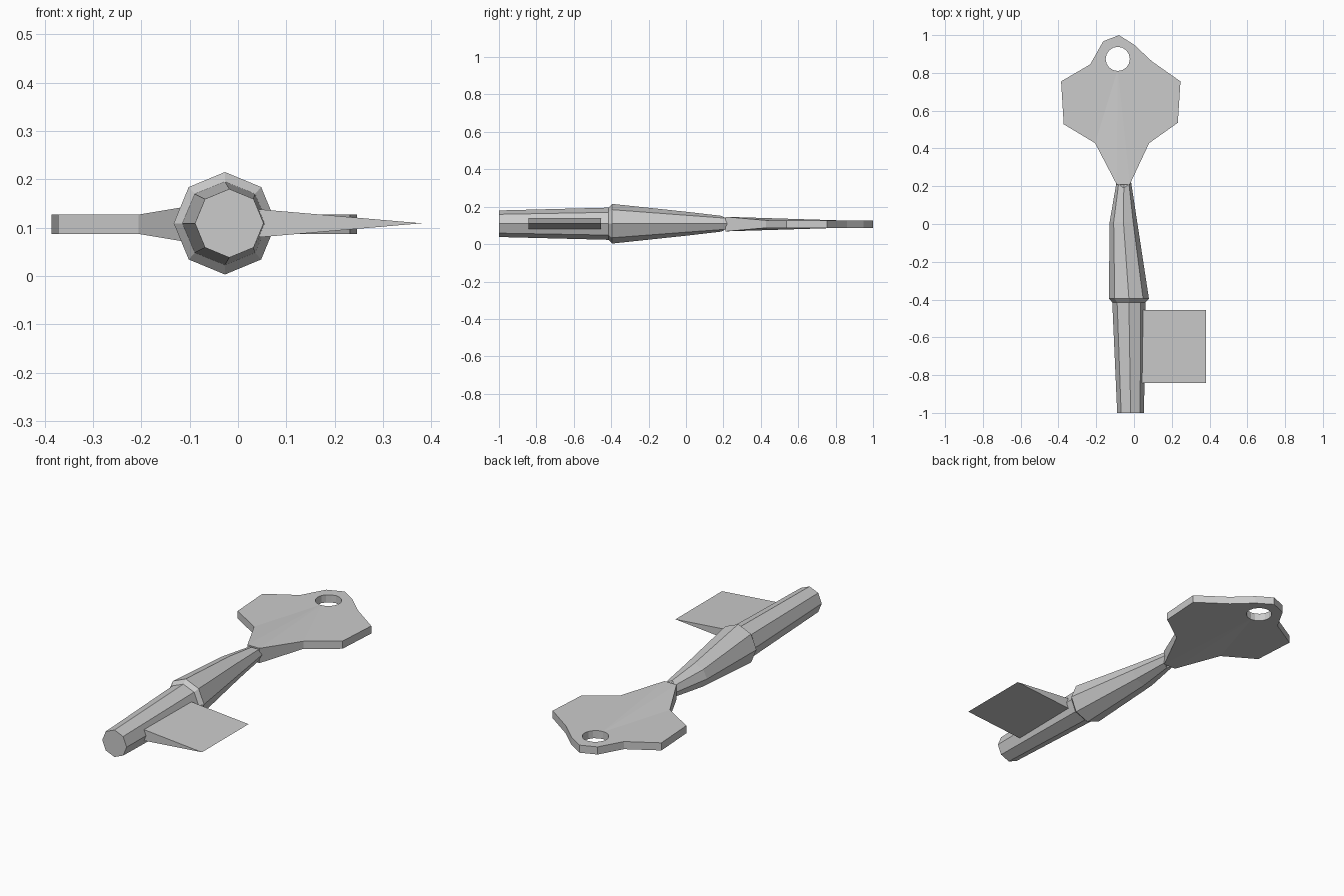
import bpy, bmesh, math
from mathutils import Vector

cube = bpy.data.objects.get("Cube")
if cube:
    bpy.data.objects.remove(cube, do_unlink=True)

MID = 0.109  # height of the key's middle plane

metal = bpy.data.materials.new("grey metal")
metal.use_nodes = True
metal.diffuse_color = (0.6, 0.6, 0.6, 1)
metal.node_tree.nodes["Principled BSDF"].inputs["Base Color"].default_value = (0.6, 0.6, 0.6, 1)


def finish(name, bm):
    """Turn a bmesh into a flat-shaded metal object."""
    bmesh.ops.recalc_face_normals(bm, faces=bm.faces)
    mesh = bpy.data.meshes.new(name)
    bm.to_mesh(mesh)
    bm.free()
    mesh.materials.append(metal)
    obj = bpy.data.objects.new(name, mesh)
    bpy.context.collection.objects.link(obj)
    return obj


# Shaft: eight-sided rings given as (y, centre x, x radius, z radius)
rings = [(-1, -0.018, 0.071, 0.071), (-0.415, -0.027, 0.088, 0.086),
         (-0.395, -0.027, 0.106, 0.106), (0.01, -0.056, 0.073, 0.063),
         (0.19, -0.054, 0.039, 0.042)]
SIDES = 8
bm = bmesh.new()
loops = []
for y, cx, rx, rz in rings:
    loop = []
    for i in range(SIDES):
        a = math.tau * i / SIDES
        bulge = 0.03 * abs(math.cos(a)) if y == 0.19 else 0
        loop.append(bm.verts.new((cx + rx * math.cos(a), y + bulge, MID + rz * math.sin(a))))
    loops.append(loop)
for a, b in zip(loops, loops[1:]):
    for i in range(SIDES):
        j = (i + 1) % SIDES
        bm.faces.new((a[i], a[j], b[j], b[i]))
bm.faces.new(loops[0])
# shallow point closing the tapered end
tip = bm.verts.new((-0.054, 0.22, MID))
for i in range(SIDES):
    bm.faces.new((loops[-1][i], loops[-1][(i + 1) % SIDES], tip))
finish("shaft", bm)

# Bow: fanned plate that is thicker at the neck
outline = [(-0.092, 0.21), (-0.022, 0.21), (0.08, 0.428), (0.232, 0.536),
           (0.246, 0.755), (0.095, 0.861), (0, 0.95), (-0.08, 1),
           (-0.163, 0.967), (-0.232, 0.845), (-0.386, 0.755),
           (-0.372, 0.528), (-0.206, 0.428)]
hole = Vector((-0.086, 0.874))
bm = bmesh.new()
layers = []
for side in (1, -1):
    layer = [bm.verts.new((x, y, MID - 0.002 + side * (0.039 if y < 0.3 else 0.02)))
             for x, y in outline]
    hub = bm.verts.new((hole.x, hole.y - 0.055, MID - 0.002 + side * 0.02))
    for i, v in enumerate(layer):
        bm.faces.new((v, layer[(i + 1) % len(layer)], hub))
    layers.append(layer)
top, bottom = layers
for i in range(len(top)):
    j = (i + 1) % len(top)
    bm.faces.new((top[i], top[j], bottom[j], bottom[i]))
bow = finish("bow", bm)

# Round hole through the bow
bpy.ops.mesh.primitive_cylinder_add(vertices=16, radius=0.064, depth=0.3,
                                    location=(hole.x, hole.y, MID))
cutter = bpy.context.object
cutter.name = "hole_cutter"
cutter.hide_render = True
cutter.data.materials.append(metal)
cut = bow.modifiers.new("hole", 'BOOLEAN')
cut.operation = 'DIFFERENCE'
cut.solver = 'EXACT'
cut.object = cutter
bpy.context.view_layer.objects.active = bow
bpy.ops.object.modifier_apply(modifier=cut.name)
bpy.data.objects.remove(cutter, do_unlink=True)

# Bit: wedge narrowing to a sharp outer edge
bm = bmesh.new()
ends = []
for y in (-0.842, -0.455):
    ends.append([bm.verts.new(p) for p in ((0.02, y, MID + 0.031), (0.02, y, MID - 0.031),
                                           (0.38, y, MID))])
for i in range(3):
    j = (i + 1) % 3
    bm.faces.new((ends[0][i], ends[0][j], ends[1][j], ends[1][i]))
for end in ends:
    bm.faces.new(end)
finish("bit", bm)
